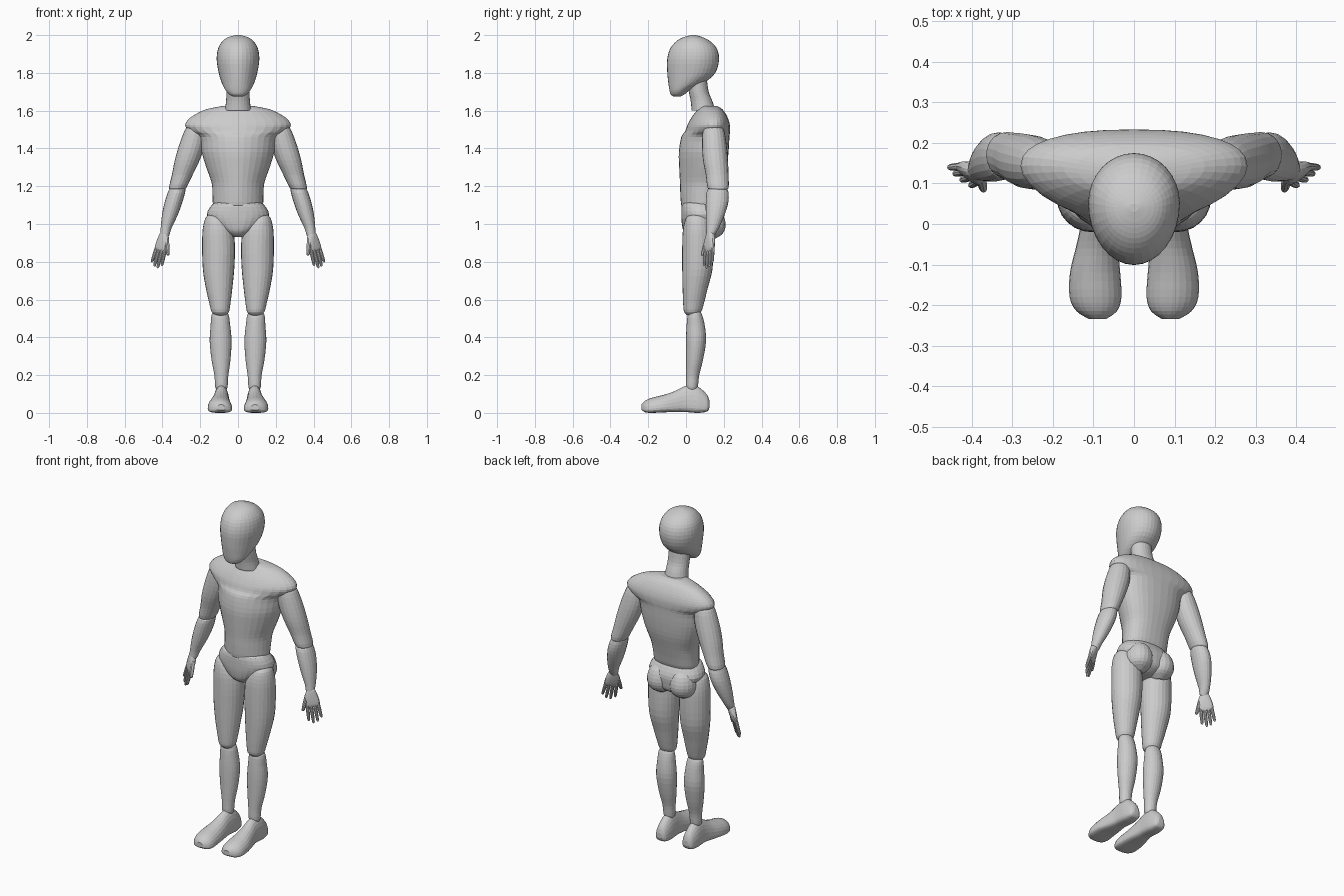
import bpy, bmesh, math
from mathutils import Matrix, Vector


def spline(rows, sub):
    """Catmull-Rom interpolation between section rows."""
    out = []
    for i in range(len(rows) - 1):
        p = [rows[max(0, min(len(rows) - 1, i + d))] for d in (-1, 0, 1, 2)]
        for s in range(sub):
            t = s / sub
            out.append([0.5 * (2 * b + (c - a) * t + (2 * a - 5 * b + 4 * c - d) * t * t
                               + (3 * b - a - 3 * c + d) * t ** 3) for a, b, c, d in zip(*p)])
    return out + [list(rows[-1])]


def loft(name, rows, axis='Z', n=24, k=0.5, p=(2, 2), sub=3, mirror=False, mat=None):
    """Skin sections (position, x centre, x radius, low, high) along Z or Y.
    k places the widest line between low and high, p squares off each half."""
    bm = bmesh.new()
    rings = []
    for t, x, r, lo, hi in spline(rows, sub):
        mid = lo + k * (hi - lo)
        ring = []
        for j in range(n):
            a = 2 * math.pi * j / n
            c, s = math.cos(a), math.sin(a)
            e = 2 / (p[0] if s < 0 else p[1])
            u = x + r * math.copysign(abs(c) ** e, c)
            v = mid + (mid - lo if s < 0 else hi - mid) * math.copysign(abs(s) ** e, s)
            co = Vector((u, v, t) if axis == 'Z' else (u, t, v))
            ring.append(bm.verts.new(mat @ co if mat else co))
        rings.append(ring)
    for a, b in zip(rings, rings[1:]):
        for j in range(n):
            bm.faces.new((a[j], a[(j + 1) % n], b[(j + 1) % n], b[j]))
    for ring in (rings[0], rings[-1]):
        bm.faces.new(ring)
    bmesh.ops.recalc_face_normals(bm, faces=bm.faces)
    me = bpy.data.meshes.new(name)
    bm.to_mesh(me)
    bm.free()
    ob = bpy.data.objects.new(name, me)
    bpy.context.collection.objects.link(ob)
    if mirror:
        m = ob.modifiers.new("Mirror", 'MIRROR')
        m.use_mirror_merge = False
    return ob


def central(rows):
    return [(z, 0, r, lo, hi) for z, r, lo, hi in rows]


# Head and neck
loft("head", central([
    (1.675, .025, -.065, -.03), (1.685, .045, -.08, -.01), (1.71, .067, -.088, .025),
    (1.75, .087, -.094, .10), (1.80, .102, -.099, .155), (1.87, .113, -.10, .175),
    (1.93, .105, -.083, .163), (1.97, .08, -.048, .125), (1.99, .05, -.01, .085),
    (2.0, .012, .03, .05)]), n=32, k=.55)
loft("neck", central([(1.60, .070, .03, .155), (1.65, .063, .025, .14),
                      (1.70, .062, .015, .12), (1.77, .062, .005, .11)]))

# Torso with shoulder caps
loft("torso", central([
    (1.085, .115, -.01, .14), (1.10, .132, -.025, .165), (1.16, .135, -.03, .18),
    (1.22, .14, -.032, .195), (1.30, .168, -.036, .215), (1.38, .192, -.038, .225),
    (1.46, .205, -.025, .23), (1.49, .255, -.005, .233), (1.525, .28, .008, .232),
    (1.565, .25, .03, .22), (1.605, .175, .06, .195), (1.625, .08, .075, .165)]),
    n=32, k=.6, p=(1.8, 2.4))

# Pelvis and buttocks
loft("pelvis", central([
    (1.115, .10, .0, .13), (1.105, .135, -.022, .16), (1.05, .165, -.025, .19),
    (1.0, .135, -.022, .19), (.96, .085, -.012, .18), (.935, .04, .015, .14),
    (.93, .015, .04, .10)]), n=28, p=(2.2, 2.3))
loft("buttock", [
    (1.09, .07, .02, .10, .15), (1.06, .073, .06, .06, .19), (1.0, .075, .076, .04, .21),
    (.95, .074, .065, .05, .195), (.92, .072, .025, .09, .15)], n=20, mirror=True)

# Legs
loft("thigh", [
    (1.052, .125, .025, .03, .085), (1.03, .118, .055, .0, .12), (.97, .107, .08, -.016, .14),
    (.88, .103, .087, -.02, .145), (.76, .103, .083, -.02, .14), (.66, .10, .07, -.018, .115),
    (.58, .096, .056, -.015, .095), (.535, .094, .046, -.01, .08),
    (.515, .093, .025, .01, .055)], mirror=True)
loft("shin", [
    (.545, .095, .025, .03, .07), (.52, .095, .045, .01, .085), (.46, .093, .052, .003, .10),
    (.38, .092, .058, .0, .106), (.28, .09, .05, .0, .09), (.20, .088, .037, .0, .07),
    (.14, .088, .033, .0, .063), (.12, .088, .025, .01, .055)], mirror=True)
loft("foot", [
    (.125, .088, .015, .03, .06), (.112, .088, .033, .008, .095), (.07, .088, .042, .0, .135),
    (.03, .088, .043, .002, .15), (-.01, .089, .044, .005, .14), (-.06, .092, .052, .004, .115),
    (-.12, .096, .062, .003, .095), (-.18, .095, .064, .0, .08), (-.215, .092, .05, .003, .065),
    (-.235, .09, .02, .015, .045)], axis='Y', k=.28, p=(3, 2), mirror=True)

# Arms
loft("upper_arm", [
    (1.53, .225, .03, .11, .17), (1.50, .225, .055, .09, .20), (1.42, .243, .068, .085, .215),
    (1.34, .268, .066, .09, .222), (1.26, .295, .055, .105, .225), (1.19, .32, .045, .115, .225),
    (1.17, .325, .025, .14, .20)], n=20, mirror=True)
loft("forearm", [
    (1.195, .318, .03, .14, .20), (1.18, .322, .044, .113, .222), (1.12, .34, .047, .105, .225),
    (1.05, .36, .042, .105, .205), (.98, .38, .029, .108, .175), (.94, .387, .023, .108, .152),
    (.925, .39, .014, .118, .142)], n=20, mirror=True)

# Hands: built hanging down, then turned so the thumb points inward and forward
tilt = Vector((0, 0, -1)).rotation_difference(Vector((.045, -.015, -.185)))
hand = (Matrix.Translation((.388, .130, .955)) @ tilt.to_matrix().to_4x4()
        @ Matrix.Rotation(math.radians(38), 4, 'Z'))
loft("palm", [
    (.0, .0, .018, -.014, .014), (-.012, .0, .025, -.02, .02), (-.05, -.002, .038, -.018, .019),
    (-.085, .0, .04, -.013, .014), (-.102, .0, .032, -.007, .008)],
    n=16, p=(2.4, 2.4), mirror=True, mat=hand)


def digit(name, x0, x1, z0, z1, r):
    rows = []
    for f, s in ((0, 1), (.45, 1), (.85, .82), (.96, .6), (1, .2)):
        rows.append((z0 + (z1 - z0) * f, x0 + (x1 - x0) * f, r * s, -r * s, r * s))
    loft(name, rows, n=10, sub=2, mirror=True, mat=hand)


for name, x0, x1, tip in (("index_finger", -.029, -.034, -.178),
                          ("middle_finger", -.010, -.010, -.194),
                          ("ring_finger", .010, .014, -.188),
                          ("little_finger", .028, .037, -.168)):
    digit(name, x0, x1, -.075, tip, .0098)
digit("thumb", -.022, -.058, -.03, -.118, .0125)
